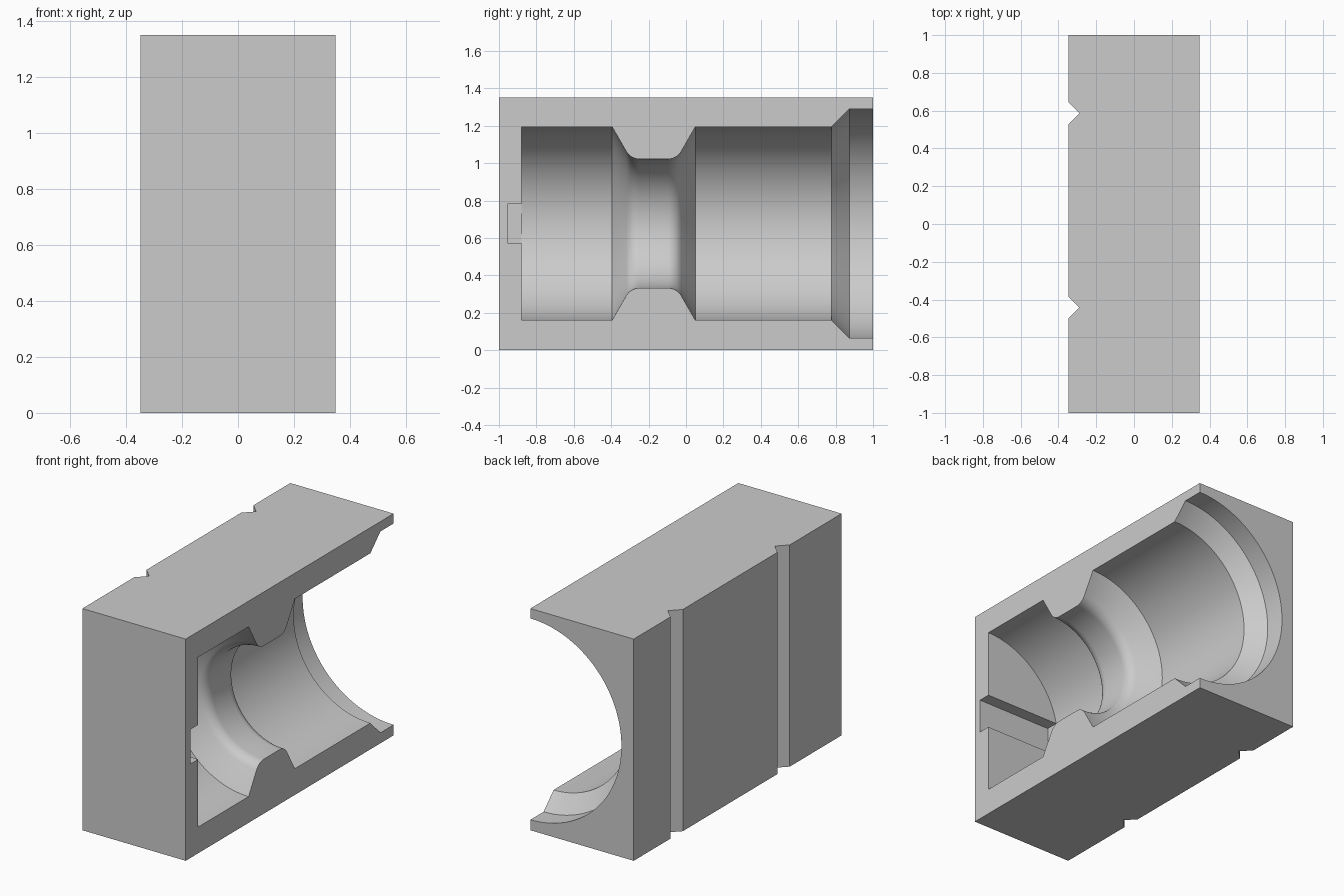
import bpy, bmesh, math
from mathutils import Vector

cube = bpy.data.objects.get("Cube")
if cube:
    bpy.data.objects.remove(cube, do_unlink=True)

HALF_X, HEIGHT, AXIS_Z = 0.348, 1.35, 0.677

grey = bpy.data.materials.new("plain grey")
grey.use_nodes = True
colour = (0.6, 0.6, 0.6, 1)
grey.diffuse_color = colour
grey.node_tree.nodes["Principled BSDF"].inputs["Base Color"].default_value = colour


def make_object(name, bm):
    bmesh.ops.recalc_face_normals(bm, faces=bm.faces)
    mesh = bpy.data.meshes.new(name)
    bm.to_mesh(mesh)
    bm.free()
    mesh.materials.append(grey)
    obj = bpy.data.objects.new(name, mesh)
    bpy.context.collection.objects.link(obj)
    return obj


def extruded_block(name, outline, z0, z1):
    bm = bmesh.new()
    face = bm.faces.new([bm.verts.new((x, y, z0)) for x, y in outline])
    top = bmesh.ops.extrude_face_region(bm, geom=[face])["geom"]
    verts = [v for v in top if isinstance(v, bmesh.types.BMVert)]
    bmesh.ops.translate(bm, vec=(0, 0, z1 - z0), verts=verts)
    # The extrusion may keep or drop the starting face, so close the base if open
    bmesh.ops.holes_fill(bm, edges=[e for e in bm.edges if e.is_boundary])
    return make_object(name, bm)


def fillet(before, corner, after, radius, steps=8):
    """Points of an arc that rounds one profile corner."""
    p = Vector(corner)
    a, b = (Vector(before) - p).normalized(), (Vector(after) - p).normalized()
    half = a.angle(b) / 2
    centre = p + (a + b).normalized() * radius / math.sin(half)
    start = (p + a * radius / math.tan(half) - centre).normalized()
    end = (p + b * radius / math.tan(half) - centre).normalized()
    # Spherical interpolation gives unit directions
    return [tuple(centre + radius * start.slerp(end, i / steps).normalized())
            for i in range(steps + 1)]


def lathe(name, profile, segments=128):
    """Closed solid turned about the y-directed bore axis."""
    bm = bmesh.new()
    angles = [math.tau * i / segments for i in range(segments)]
    rings = [[bm.verts.new((HALF_X + r * math.cos(t), y, AXIS_Z + r * math.sin(t)))
              for t in angles] for y, r in profile]
    for low, high in zip(rings, rings[1:]):
        for i in range(segments):
            j = (i + 1) % segments
            bm.faces.new((low[i], low[j], high[j], high[i]))
    bm.faces.new(rings[0])
    bm.faces.new(rings[-1])
    return make_object(name, bm)


# Block with two V grooves down its outer side
outline = [(HALF_X, -1), (HALF_X, 1), (-HALF_X, 1)]
for y in (0.587, -0.442):
    outline += [(-HALF_X, y + 0.059), (-HALF_X + 0.059, y), (-HALF_X, y - 0.059)]
outline.append((-HALF_X, -1))
block = extruded_block("mould_block", outline, 0, HEIGHT)

# Stepped bore with a rounded throat and a flared mouth
wide, throat, mouth = 0.517, 0.345, 0.613
ramp_in, throat_in = (-0.395, wide), (-0.296, throat)
throat_out, ramp_out = (-0.049, throat), (0.05, wide)
profile = [(-0.88, wide), ramp_in]
profile += fillet(ramp_in, throat_in, throat_out, 0.08)
profile += fillet(throat_in, throat_out, ramp_out, 0.08)
profile += [ramp_out, (0.777, wide), (0.873, mouth), (1.1, mouth)]
bore = lathe("bore_cutter", profile)

# Slot in the closed end of the bore
x0 = HALF_X - 0.506
slot = extruded_block("slot_cutter",
                      [(x0, -0.955), (0.5, -0.955), (0.5, -0.8), (x0, -0.8)], 0.572, 0.782)

# Cut the cavities and remove the cutters
bpy.context.view_layer.objects.active = block
for cutter in (bore, slot):
    cutter.hide_render = True
    mod = block.modifiers.new("cut", "BOOLEAN")
    mod.operation = "DIFFERENCE"
    mod.solver = "EXACT"
    mod.object = cutter
    bpy.ops.object.modifier_apply(modifier=mod.name)
    bpy.data.objects.remove(cutter, do_unlink=True)

bpy.ops.object.select_all(action="DESELECT")
block.select_set(True)
bpy.ops.object.shade_smooth_by_angle(angle=math.radians(25))
